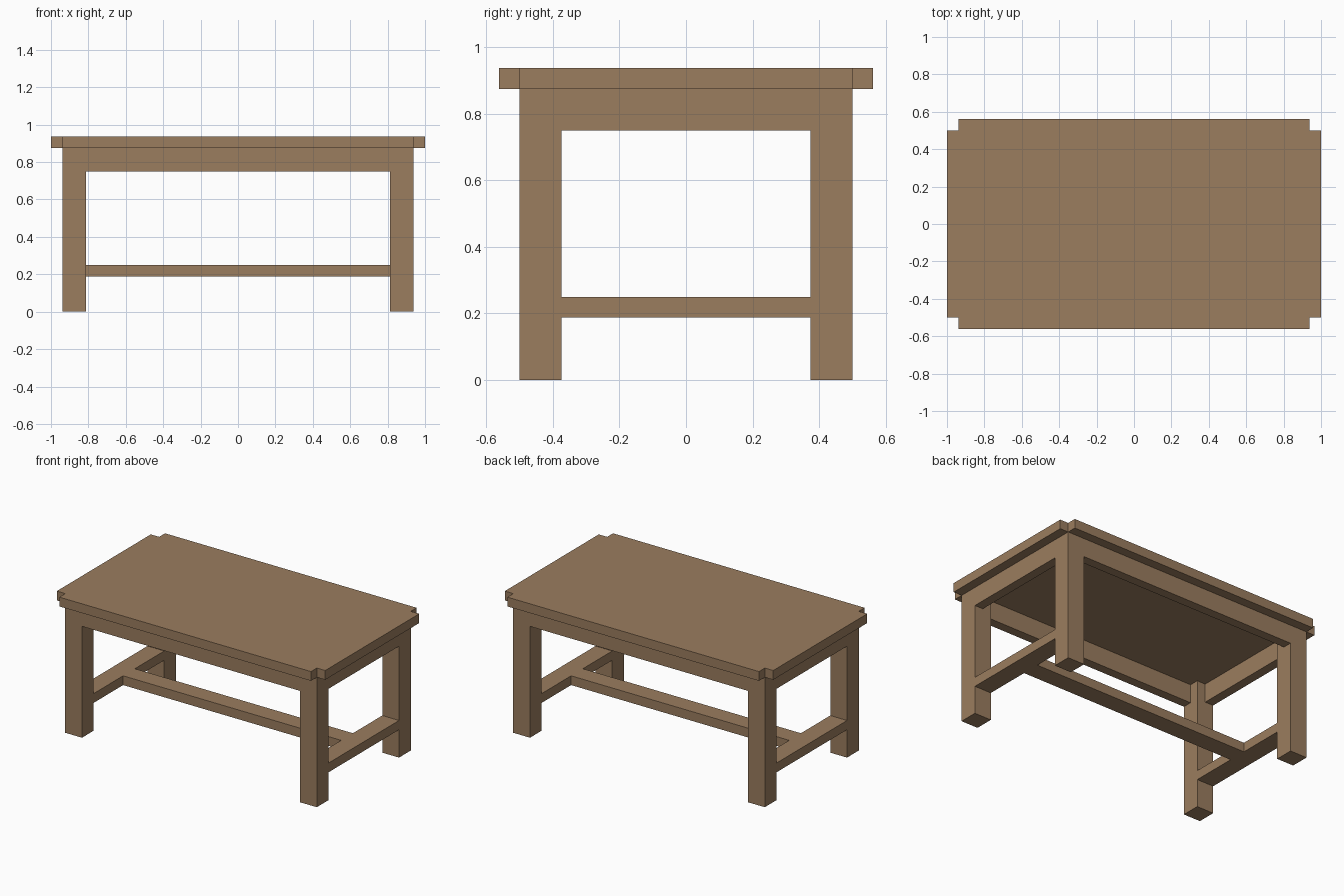
import bpy
import bmesh

cube = bpy.data.objects.get("Cube")
if cube:
    bpy.data.objects.remove(cube, do_unlink=True)

wood = bpy.data.materials.new("brown_wood")
wood.use_nodes = True
BROWN = (0.328, 0.205, 0.114, 1)
wood.diffuse_color = BROWN
wood.node_tree.nodes["Principled BSDF"].inputs["Base Color"].default_value = BROWN

U = 0.0625                    # plank thickness; every size is a multiple of it
HX, HY = 15 * U, 8 * U        # outer half extents of the frame
LEG = 2 * U
APRON_Z, TOP_Z = 12 * U, 14 * U
RAIL_Z = (3 * U, 4 * U)


def add_object(name, bm):
    bmesh.ops.recalc_face_normals(bm, faces=bm.faces)
    mesh = bpy.data.meshes.new(name)
    bm.to_mesh(mesh)
    bm.free()
    mesh.materials.append(wood)
    bpy.context.collection.objects.link(bpy.data.objects.new(name, mesh))


def prism(name, outline, z):
    """Extrude a flat outline from z[0] to z[1]."""
    bm = bmesh.new()
    face = bm.faces.new([bm.verts.new((x, y, z[0])) for x, y in outline])
    moved = bmesh.ops.extrude_face_region(bm, geom=[face])["geom"]
    verts = [v for v in moved if isinstance(v, bmesh.types.BMVert)]
    bmesh.ops.translate(bm, verts=verts, vec=(0, 0, z[1] - z[0]))
    # the extrusion keeps or drops the base face; make sure it is closed
    bmesh.ops.holes_fill(bm, edges=bm.edges)
    add_object(name, bm)


def box(name, x, y, z):
    prism(name, [(x[0], y[0]), (x[1], y[0]), (x[1], y[1]), (x[0], y[1])], z)


# Tabletop: one slab with a square notch at each corner
corner = [(HX + U, -HY), (HX + U, HY), (HX, HY), (HX, HY + U)]
half = corner + [(-x, y) for x, y in reversed(corner[1:])]
notched = half + [(-HX - U, -HY), (-HX, -HY), (-HX, -HY - U),
                  (HX, -HY - U), (HX, -HY)]
prism("tabletop", notched, (TOP_Z, TOP_Z + U))

# Legs
for sx, side in ((1, "left"), (-1, "right")):
    for sy, end in ((-1, "front"), (1, "back")):
        box(f"{end}_{side}_leg",
            sorted((sx * HX, sx * (HX - LEG))),
            sorted((sy * HY, sy * (HY - LEG))), (0, TOP_Z))

# Aprons flush with the outside of the legs
for s, long_name, short_name in ((-1, "front", "right"), (1, "back", "left")):
    box(f"{long_name}_apron", (LEG - HX, HX - LEG),
        sorted((s * HY, s * (HY - U))), (APRON_Z, TOP_Z))
    box(f"{short_name}_apron", sorted((s * HX, s * (HX - U))),
        (LEG - HY, HY - LEG), (APRON_Z, TOP_Z))
    # Side stretchers as wide as the legs
    box(f"{short_name}_stretcher", sorted((s * HX, s * (HX - LEG))),
        (LEG - HY, HY - LEG), RAIL_Z)

# Long stretcher joining the two side stretchers
box("centre_stretcher", (LEG - HX, HX - LEG), (-U, U), RAIL_Z)
